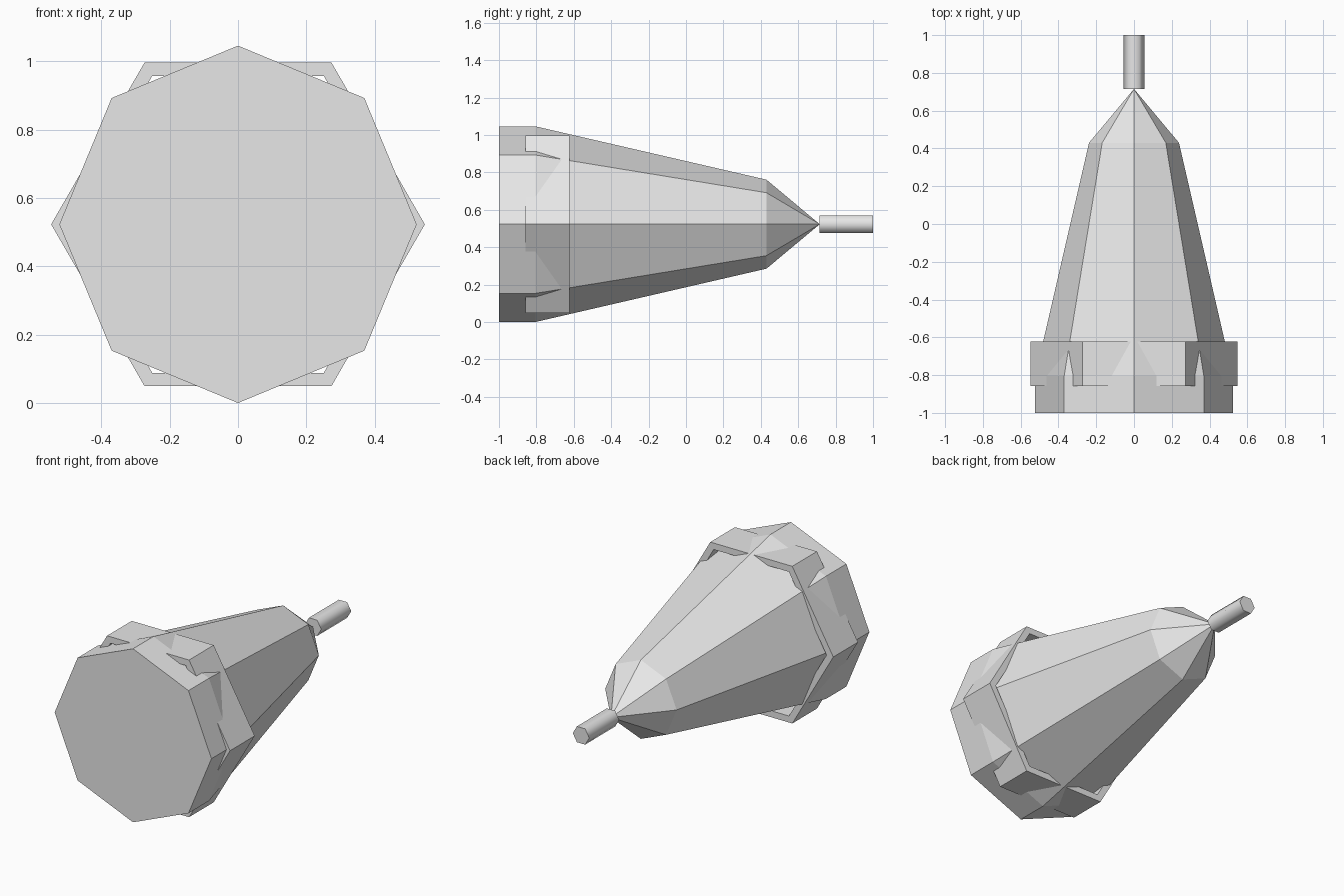
import bpy, bmesh, math

if "Cube" in bpy.data.objects:
    bpy.data.objects.remove(bpy.data.objects["Cube"])

AXIS_Z = 0.523
grey = bpy.data.materials.new("grey")
grey.diffuse_color = (0.8, 0.8, 0.8, 1)
grey.use_nodes = True
grey.node_tree.nodes["Principled BSDF"].inputs["Base Color"].default_value = grey.diffuse_color


def turned(name, sides, profile, loop=False, smooth=False):
    """Turn (y, radius) stations around the y axis; loop closes the profile, otherwise ends are capped."""
    bm = bmesh.new()
    rings = []
    for y, r in profile:
        if r == 0:
            rings.append([bm.verts.new((0, y, AXIS_Z))] * sides)
        else:
            rings.append([bm.verts.new((r * math.cos(2 * math.pi * i / sides), y,
                                        AXIS_Z + r * math.sin(2 * math.pi * i / sides)))
                          for i in range(sides)])
    pairs = list(zip(rings, rings[1:]))
    if loop:
        pairs.append((rings[-1], rings[0]))
    for a, b in pairs:
        for i in range(sides):
            j = (i + 1) % sides
            corners = list(dict.fromkeys((a[i], a[j], b[j], b[i])))
            bm.faces.new(corners).smooth = smooth
    if not loop:
        for ring in (rings[0], rings[-1]):
            if ring[0] is not ring[1]:
                cap = bm.faces.new(ring)
                for e in cap.edges:
                    e.smooth = False
    bmesh.ops.recalc_face_normals(bm, faces=bm.faces)
    mesh = bpy.data.meshes.new(name)
    bm.to_mesh(mesh)
    bm.free()
    mesh.materials.append(grey)
    obj = bpy.data.objects.new(name, mesh)
    bpy.context.collection.objects.link(obj)
    return obj


# Eight-sided tapering body with a pointed end
turned("body", 8, [(-1, 0.523), (-0.805, 0.523), (0.43, 0.238), (0.715, 0)])

# Hollow six-sided collar around the wide end
turned("collar", 6, [(-0.857, 0.547), (-0.622, 0.547), (-0.622, 0.502), (-0.857, 0.502)], loop=True)

# Smooth-shaded six-sided rod at the point
turned("tip_rod", 6, [(0.715, 0.055), (1, 0.055)], smooth=True)
